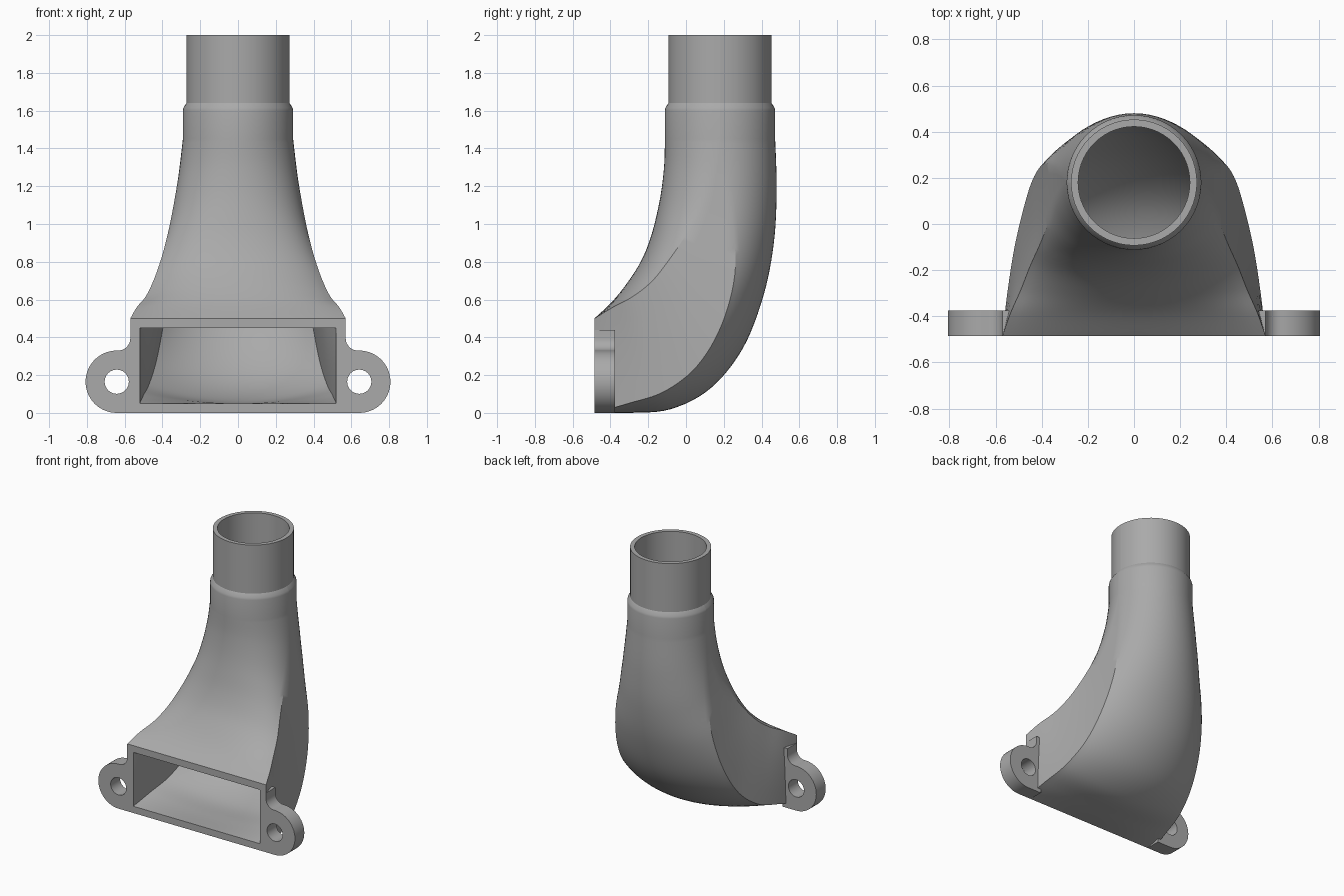
import bpy, bmesh
from math import sin, cos, pi, radians
from mathutils import Vector

if "Cube" in bpy.data.objects:
    bpy.data.objects.remove(bpy.data.objects["Cube"])

grey = bpy.data.materials.new("plain grey")
grey.use_nodes = True
grey.diffuse_color = (0.4, 0.4, 0.4, 1)
grey.node_tree.nodes["Principled BSDF"].inputs["Base Color"].default_value = (0.4, 0.4, 0.4, 1)


def smooth(ob, angle=28):
    bpy.ops.object.select_all(action='DESELECT')
    ob.select_set(True)
    bpy.context.view_layer.objects.active = ob
    bpy.ops.object.shade_smooth_by_angle(angle=radians(angle))


# Duct stations: inner bend y, z; outer bend y, z; half widths at the inner and
# outer corners; bulge depths of the inner and outer faces; roundness
STATIONS = [
    (-.485, .50, -.485, .00, .57, .57, .00, .00, .30),
    (-.39, .59, -.30, .00, .535, .55, .03, .05, .50),
    (-.31, .69, -.08, .02, .49, .52, .08, .10, .70),
    (-.24, .80, .13, .13, .45, .48, .12, .14, .85),
    (-.19, .92, .30, .34, .41, .44, .15, .17, 1.0),
    (-.155, 1.05, .41, .62, .375, .395, .19, .19, 1.2),
    (-.13, 1.18, .465, .90, .345, .35, .24, .24, 1.4),
    (-.115, 1.32, .48, 1.18, .315, .315, .27, .27, 1.5),
    (-.112, 1.45, .472, 1.45, .292, .292, .292, .292, pi / 2),
]


def catmull(a, b, c, d, t):
    return [.5 * (2*q + (r - p)*t + (2*p - 5*q + 4*r - s)*t*t + (3*q - p - 3*r + s)*t**3)
            for p, q, r, s in zip(a, b, c, d)]


def section(st, wall):
    """Closed ring: bulged inner face, straight sides, bulged outer face."""
    iy, iz, oy, oz, wi, wo, di, do, a = st
    i, o = Vector((0, iy, iz)), Vector((0, oy, oz))
    n = (o - i).normalized()
    depth = (o - i).length - 2 * wall
    i = i + n * wall
    di, do = di * (1 - wall / wi), do * (1 - wall / wo)
    wi, wo = wi - wall, wo - wall
    arc, side = 14, 5

    def face(w, d):
        return [(w * sin(a*u) / sin(a), d * (1 - cos(a*u)) / (1 - cos(a)))
                for u in [k / arc for k in range(-arc, arc + 1)]]

    near = face(wi, di)
    far = [(x, depth - y) for x, y in reversed(face(wo, do))]

    def between(p, q):
        return [(p[0] + (q[0] - p[0]) * k / side, p[1] + (q[1] - p[1]) * k / side)
                for k in range(1, side)]

    ring = near + between(near[-1], far[0]) + far + between(far[-1], near[0])
    return [Vector((x, 0, 0)) + i + n * y for x, y in ring]


# Sweep through the bend, then the straight neck, shoulder and spigot
path, steps = [], 6
last = len(STATIONS) - 1
for k in range(last):
    p = [STATIONS[max(0, min(last, k + j))] for j in (-1, 0, 1, 2)]
    path += [(catmull(*p, s / steps), .05) for s in range(steps)]
path.append((STATIONS[-1], .05))
for z, r in ((1.6, .292), (1.615, .289), (1.64, .273), (2.0, .273)):
    path.append(((.18 - r, z, .18 + r, z, r, r, r, r, pi / 2), r - .242))

bm = bmesh.new()
outer = [[bm.verts.new(v) for v in section(s, 0)] for s, w in path]
inner = [[bm.verts.new(v) for v in section(s, w)] for s, w in path]
loops = outer + inner[::-1]
for a, b in zip(loops, loops[1:] + loops[:1]):
    for k in range(len(a)):
        j = (k + 1) % len(a)
        bm.faces.new((a[k], a[j], b[j], b[k]))
bmesh.ops.recalc_face_normals(bm, faces=bm.faces)
mesh = bpy.data.meshes.new("duct")
bm.to_mesh(mesh)
bm.free()
duct = bpy.data.objects.new("duct", mesh)
bpy.context.collection.objects.link(duct)
mesh.materials.append(grey)
smooth(duct)


# Mounting lugs with bolt holes and a filleted upper root
def arc_points(cx, cz, r, start, end, n):
    return [(cx + r * cos(radians(start + (end - start) * k / n)),
             cz + r * sin(radians(start + (end - start) * k / n))) for k in range(n + 1)]


def lug(name, sign):
    outline = [(.53, .44), (.53, 0)]
    outline += arc_points(.642, .165, .165, -90, 90, 28)
    outline += arc_points(.635, .395, .065, 270, 180, 8) + [(.57, .44)]
    hole = arc_points(.642, .165, .064, 0, 350, 35)
    curve = bpy.data.curves.new(name, 'CURVE')
    curve.dimensions = '2D'
    curve.fill_mode = 'BOTH'
    curve.extrude = .055
    for pts in (outline, hole):
        sp = curve.splines.new('POLY')
        sp.points.add(len(pts) - 1)
        for p, (x, z) in zip(sp.points, pts):
            p.co = (sign * x, z, 0, 1)
        sp.use_cyclic_u = True
    ob = bpy.data.objects.new(name, curve)
    bpy.context.collection.objects.link(ob)
    ob.rotation_euler.x = pi / 2
    ob.location.y = -.43
    bpy.ops.object.select_all(action='DESELECT')
    ob.select_set(True)
    bpy.context.view_layer.objects.active = ob
    bpy.ops.object.convert(target='MESH')
    ob = bpy.context.view_layer.objects.active
    ob.data.materials.clear()
    ob.data.materials.append(grey)
    bm = bmesh.new()
    bm.from_mesh(ob.data)
    bmesh.ops.remove_doubles(bm, verts=bm.verts, dist=.0005)
    bmesh.ops.recalc_face_normals(bm, faces=bm.faces)
    bm.to_mesh(ob.data)
    bm.free()
    smooth(ob)


lug("left_lug", 1)
lug("right_lug", -1)
